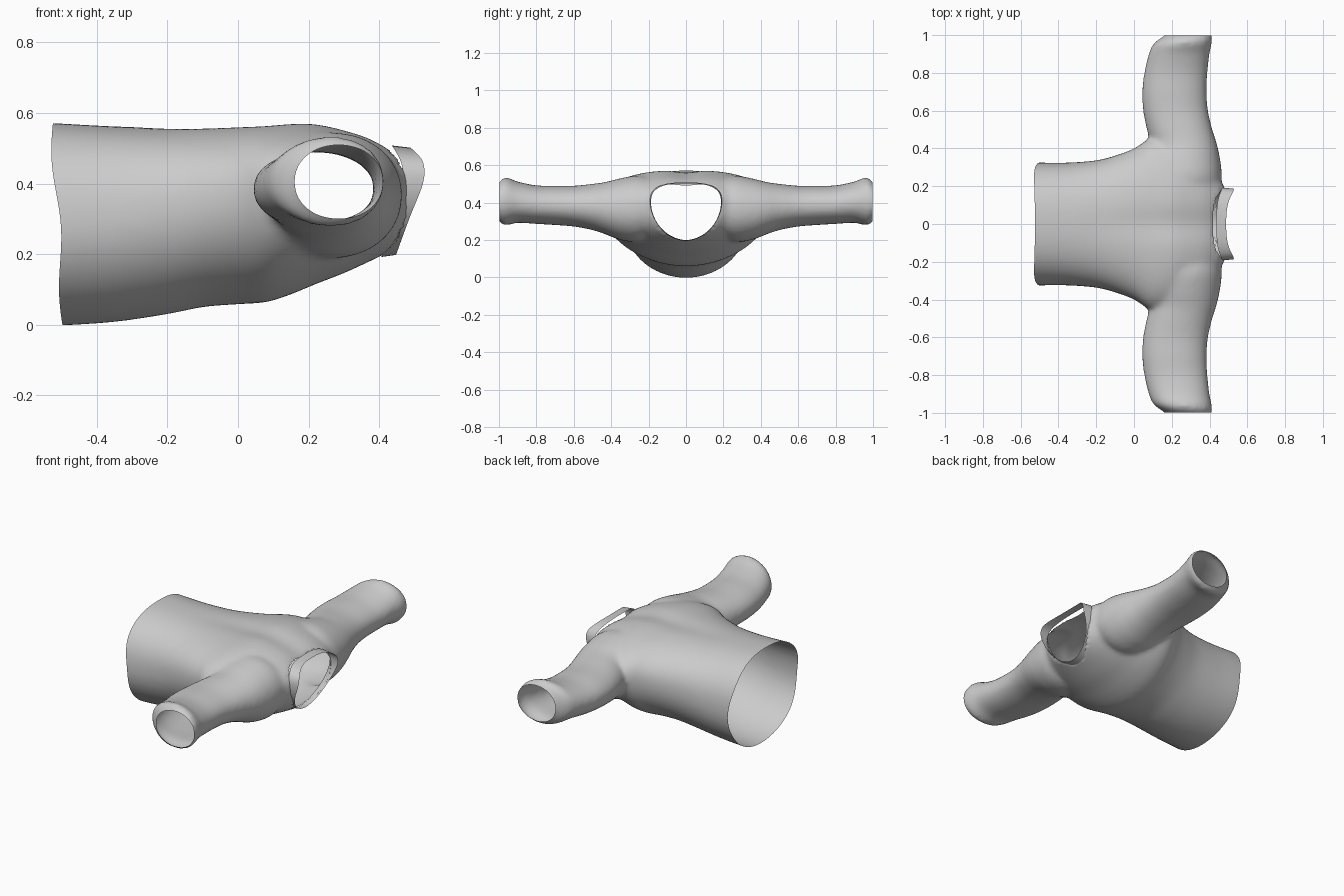
import bpy, bmesh, math

if "Cube" in bpy.data.objects:
    bpy.data.objects.remove(bpy.data.objects["Cube"])

N = 72


def sample(rows, steps=6):
    """Catmull-Rom interpolation of section rows."""
    out = []
    for i in range(len(rows) - 1):
        p = [rows[max(0, min(len(rows) - 1, i + k))] for k in (-1, 0, 1, 2)]
        for s in range(steps):
            t = s / steps
            out.append([0.5 * (2 * b + (c - a) * t + (2 * a - 5 * b + 4 * c - d) * t * t
                               + (3 * b - a - 3 * c + d) * t ** 3) for a, b, c, d in zip(*p)])
    return out + [list(rows[-1])]


def oval(u0, u1, z0, z1, zc, top=2.0, bottom=2.0):
    """Egg-shaped loop, with separate roundness above and below its widest height."""
    pts = []
    for i in range(N):
        a = 2 * math.pi * i / N
        c, s = math.cos(a), math.sin(a)
        e = 2 / (top if s > 0 else bottom)
        h = z1 - zc if s > 0 else zc - z0
        pts.append(((u0 + u1) / 2 + (u1 - u0) / 2 * math.copysign(abs(c) ** e, c),
                    zc + h * math.copysign(abs(s) ** e, s)))
    return pts


def loft(bm, rings, caps=True):
    loops = [[bm.verts.new(p) for p in r] for r in rings]
    for a, b in zip(loops, loops[1:]):
        for i in range(N):
            j = (i + 1) % N
            bm.faces.new((a[i], a[j], b[j], b[i]))
    if caps:
        bm.faces.new(loops[0][::-1])
        bm.faces.new(loops[-1])


def add_object(name, bm):
    me = bpy.data.meshes.new(name)
    bm.to_mesh(me)
    bm.free()
    ob = bpy.data.objects.new(name, me)
    bpy.context.collection.objects.link(ob)
    return ob


# Torso sections: x, half width, bottom, top, height of widest point
torso = [(-0.60, .325, -.002, .575, .285), (-0.50, .325, -.002, .570, .285),
         (-0.35, .325, .008, .562, .30), (-0.20, .337, .030, .558, .33),
         (-0.10, .362, .050, .560, .35), (0.00, .400, .058, .564, .37),
         (0.08, .450, .064, .567, .385), (0.15, .455, .086, .573, .39),
         (0.22, .430, .115, .573, .39), (0.30, .390, .146, .556, .39),
         (0.37, .345, .178, .534, .39), (0.42, .290, .202, .508, .39),
         (0.46, .230, .222, .485, .39), (0.50, .150, .260, .460, .38)]
# Sleeve sections: y, x from, x to, bottom, top
sleeve = [(.15, .08, .45, .24, .52), (.25, .06, .465, .19, .545), (.35, .07, .455, .20, .53),
          (.43, .085, .437, .23, .51), (.50, .068, .415, .253, .50), (.60, .048, .392, .272, .49),
          (.70, .043, .385, .28, .49), (.80, .054, .389, .286, .492), (.90, .078, .40, .292, .512),
          (.95, .10, .41, .28, .533), (.98, .135, .415, .28, .53), (1.0, .165, .412, .305, .505),
          (1.04, .19, .40, .335, .475)]

bm = bmesh.new()
loft(bm, [[(x, y, z) for y, z in oval(-w, w, z0, z1, zc, 2.4, 2.0)]
          for x, w, z0, z1, zc in sample(torso)])
for side in (1, -1):
    loft(bm, [[(x, side * y, z) for x, z in oval(x0, x1, z0, z1, (z0 + z1) / 2, 2.1, 2.1)]
              for y, x0, x1, z0, z1 in sample(sleeve)])
bmesh.ops.recalc_face_normals(bm, faces=bm.faces)
shirt = add_object("shirt_body", bm)

# Fuse torso and sleeves, then relax the cloth
rm = shirt.modifiers.new("fuse", 'REMESH')
rm.mode = 'VOXEL'
rm.voxel_size = 0.013
sm = shirt.modifiers.new("relax", 'SMOOTH')
sm.factor = 0.5
sm.iterations = 12
dg = bpy.context.evaluated_depsgraph_get()
fused = bpy.data.meshes.new_from_object(shirt.evaluated_get(dg))
shirt.modifiers.clear()
shirt.data = fused

bm = bmesh.new()
bm.from_mesh(fused)


# Open the hem and both cuffs
for co, no in (((-.51, 0, .285), (-1, 0, -.053)), ((0, .997, 0), (0, 1, 0)), ((0, -.997, 0), (0, -1, 0))):
    bmesh.ops.bisect_plane(bm, geom=bm.verts[:] + bm.edges[:] + bm.faces[:],
                           plane_co=co, plane_no=no, clear_outer=True)


# Open the neck, with its rim pulled onto a clean egg shape
def neck_radius(y, z):
    h, e = (.105, 2.8) if z > .4 else (.2, 1.9)
    return (abs(y) / .187) ** e + (abs(z - .4) / h) ** e, e


gone = [v for v in bm.verts if v.co.x > .37 and neck_radius(v.co.y, v.co.z)[0] < 1]
bmesh.ops.delete(bm, geom=gone, context='VERTS')
for v in bm.verts:
    if v.is_boundary and v.co.x > .36 and abs(v.co.y) < .3:
        r, e = neck_radius(v.co.y, v.co.z)
        k = r ** (-1 / e)
        v.co.y *= k
        v.co.z = .4 + (v.co.z - .4) * k

# Soft hollow down the upper back and slight hem waviness
for v in bm.verts:
    x, y, z = v.co
    if z > .42:
        ramp = max(0, min(1, (x + .3) / .5)) * min(1, (z - .42) / .08)
        v.co.z -= .014 * ramp * math.exp(-(y / .08) ** 2)
    if x < -.35:
        v.co.x += .008 * (-.35 - x) / .16 * math.sin(z * 16 + 3.5)
bm.to_mesh(fused)
bm.free()


# Collar band: rim height gives how far forward each edge sits
def lookup(table, z):
    for (a, xa), (b, xb) in zip(table, table[1:]):
        if z <= b:
            return xa + (xb - xa) * max(0, (z - a) / (b - a))
    return table[-1][1]


base_x = sample([(.19, .405), (.30, .445), (.40, .468), (.46, .462), (.51, .435)])
edge_x = sample([(.19, .445), (.30, .485), (.40, .524), (.455, .526), (.485, .507), (.51, .478)])
bm = bmesh.new()
rings = []
for t in (0, .33, .67, 1):
    g = .006 * (1 - t)
    rings.append([(lookup(base_x, z) * (1 - t) + lookup(edge_x, z) * t, y, z)
                  for y, z in oval(-.187 - g, .187 + g, .198 - g, .502 + g, .4, 2.8, 1.9)])
loft(bm, rings, caps=False)
bmesh.ops.recalc_face_normals(bm, faces=bm.faces)
collar = add_object("collar_band", bm)

for ob in (shirt, collar):
    bpy.ops.object.select_all(action='DESELECT')
    ob.select_set(True)
    bpy.context.view_layer.objects.active = ob
    bpy.ops.object.shade_smooth_by_angle(angle=math.radians(50))
